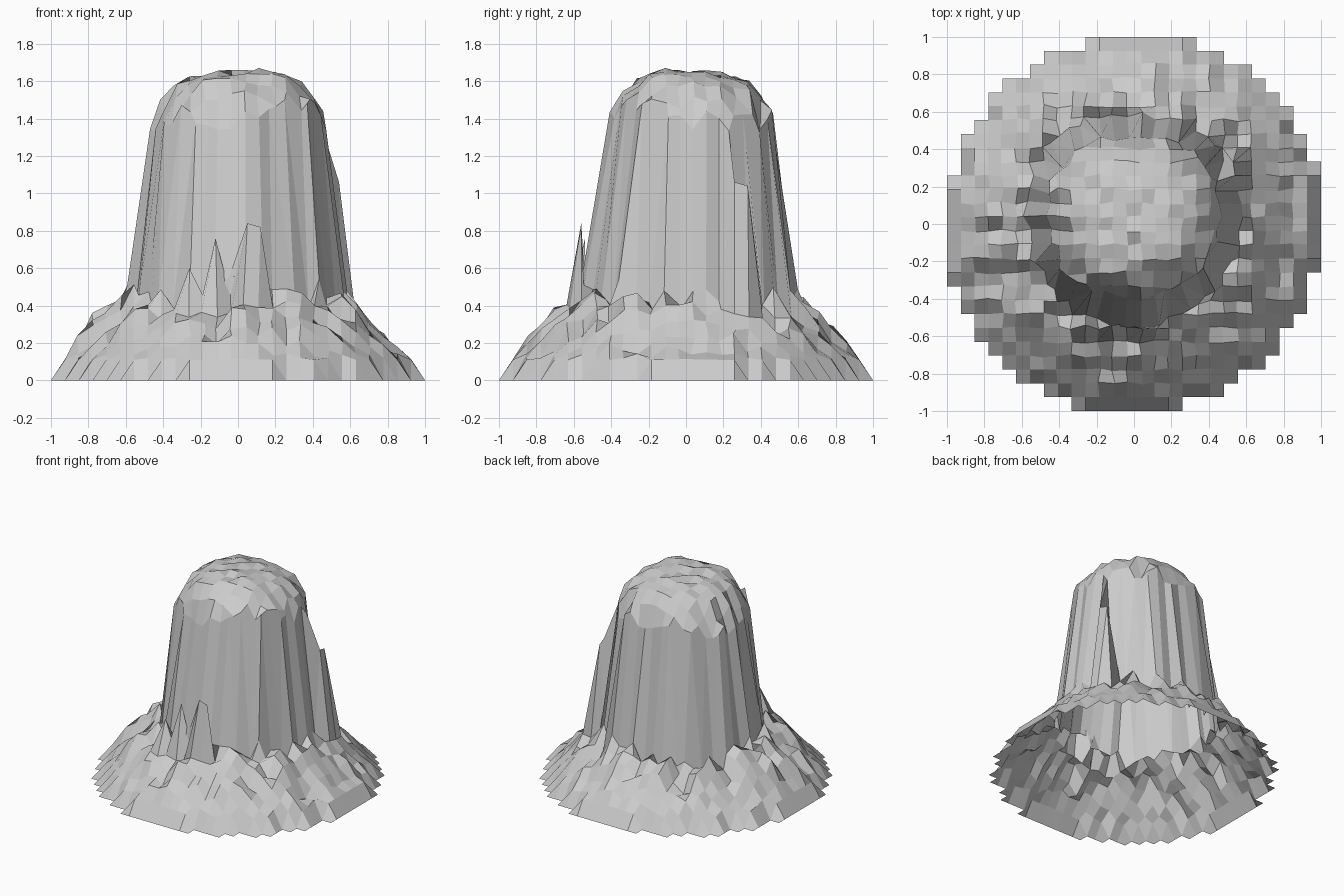
import bpy, bmesh, random
from math import atan2, hypot, pi, cos, sin

if "Cube" in bpy.data.objects:
    bpy.data.objects.remove(bpy.data.objects["Cube"])

random.seed(7)
N = 27
STEP = 2 / N

# Cliff foot and crest radii and heights, every 30 degrees from +x
FOOT = [.575, .60, .61, .575, .62, .60, .57, .56, .55, .55, .54, .555]
FOOT_Z = [.42, .42, .40, .38, .36, .42, .47, .45, .45, .46, .48, .47]
CREST = [.46, .485, .50, .455, .50, .49, .455, .455, .41, .40, .39, .43]
CREST_Z = [1.42, 1.40, 1.40, 1.43, 1.39, 1.36, 1.32, 1.40, 1.46, 1.36, 1.48, 1.47]
# Skirt height offset by direction
SKIRT_DZ = [-.02, 0, .01, .02, .01, .01, .03, .01, 0, .02, .01, 0]
# Height against radius for the scree skirt; rise from crest to summit on top
SKIRT = [(.50, .47), (.60, .42), (.68, .355), (.76, .275), (.84, .19), (.92, .115), (1.0, .09)]
DOME = [(0, 1.0), (.45, .97), (.65, .87), (.82, .62), (1.0, 0)]
SUMMIT = 1.645


def lerp_table(table, v):
    if v <= table[0][0]:
        return table[0][1]
    for (a, p), (b, q) in zip(table, table[1:]):
        if v <= b:
            return p + (q - p) * (v - a) / (b - a)
    return table[-1][1]


def ring(table, ang):
    t = (ang % (2 * pi)) / (pi / 6)
    i = int(t)
    return table[i % 12] + (table[(i + 1) % 12] - table[i % 12]) * (t - i)


def surface_point(x, y):
    r, a = hypot(x, y), atan2(y, x)
    flute = .012 * sin(17 * a) + .008 * sin(29 * a + 1)
    foot, crest = ring(FOOT, a) + flute, ring(CREST, a) + flute
    crest_z = ring(CREST_Z, a)
    j = .01
    if crest - .03 < r < foot + .02:
        # Cliff vertices snap to the crest or the foot so the wall stays steep
        if r < (foot + crest) / 2:
            r, z = crest, crest_z + random.uniform(-.08, .06)
        else:
            r, z = foot, ring(FOOT_Z, a) + random.uniform(-.09, .11)
    elif r < crest:
        z = crest_z + (SUMMIT - crest_z) * lerp_table(DOME, r / crest)
        z += random.uniform(-.018, .018)
    else:
        # Scree with gullies and loose boulders
        z = lerp_table(SKIRT, r)
        if r < .89:
            gully = .03 * sin(13 * a + 2) + .02 * sin(23 * a)
            z += ring(SKIRT_DZ, a) + gully * min(1, (.92 - r) * 5)
            z += random.uniform(-.045, .045)
        else:
            j = 0
        z = max(z, .11)
    return (r * cos(a) + random.uniform(-j, j), r * sin(a) + random.uniform(-j, j), z)


# Stepped disc of square cells
bm = bmesh.new()
verts = {}


def vert(i, j):
    if (i, j) not in verts:
        verts[i, j] = bm.verts.new((-1 + i * STEP, -1 + j * STEP, 0))
    return verts[i, j]


for i in range(N):
    for j in range(N):
        cx, cy = -1 + (i + .5) * STEP, -1 + (j + .5) * STEP
        if cx * cx + cy * cy - .03 * cx * cy < 1.008:
            bm.faces.new([vert(i, j), vert(i + 1, j), vert(i + 1, j + 1), vert(i, j + 1)])

# Raise everything except the rim
for v in bm.verts:
    if not v.is_boundary:
        v.co = surface_point(v.co.x, v.co.y)

# Rock spurs, shoulders and summit: grid coordinates and final position
SPURS = [(.04, -.56, .05, -.56, .84), (.11, -.56, .12, -.56, .82),
         (.56, .26, .54, .26, 1.06), (.56, .33, .53, .33, 1.04),
         (-.11, -.56, -.12, -.54, .76), (-.26, -.56, -.26, -.54, .60),
         (-.78, .04, -.78, .04, .36), (-.70, .04, -.70, .04, .40),
         (.04, -.70, .04, -.70, .38), (.11, -.11, .11, -.11, 1.67)]
for gx, gy, x, y, z in SPURS:
    key = (round((gx + 1) / STEP), round((gy + 1) / STEP))
    verts[key].co = (x, y, z)

bm.normal_update()
mesh = bpy.data.meshes.new("rock_butte")
bm.to_mesh(mesh)
bm.free()
butte = bpy.data.objects.new("rock_butte", mesh)
bpy.context.collection.objects.link(butte)
